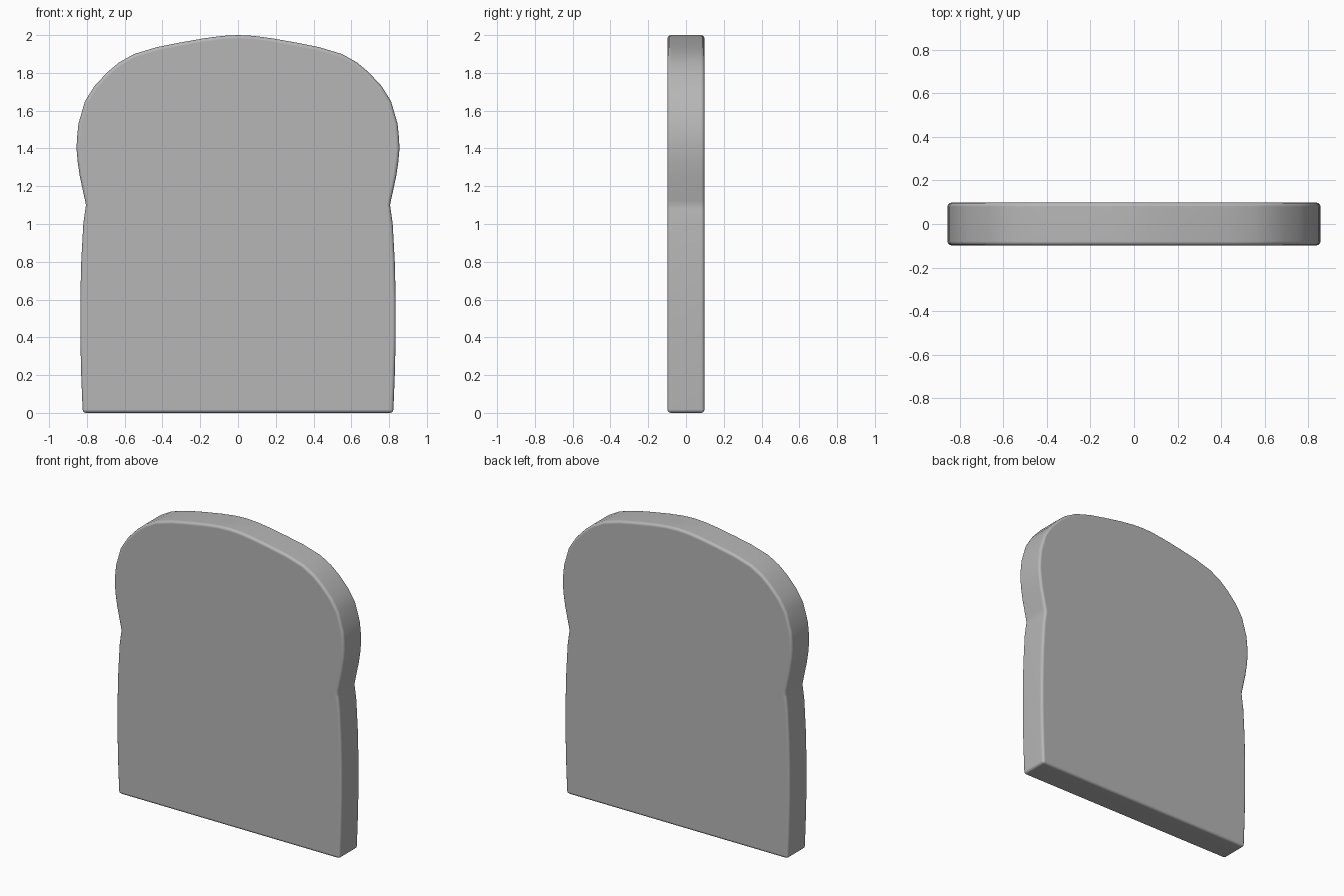
import bpy, bmesh, math

if "Cube" in bpy.data.objects:
    bpy.data.objects.remove(bpy.data.objects["Cube"])

# Right half of the slice outline (x, z), bottom to crown
half = [(0.822, 0), (0.83, 0.2), (0.835, 0.4), (0.835, 0.6), (0.83, 0.8),
        (0.819, 1.0), (0.808, 1.08), (0.805, 1.1), (0.81, 1.125), (0.837, 1.25),
        (0.849, 1.33), (0.855, 1.4), (0.852, 1.46), (0.845, 1.53), (0.81, 1.65),
        (0.76, 1.73), (0.69, 1.805), (0.63, 1.855), (0.55, 1.9), (0.43, 1.936),
        (0.31, 1.96), (0.18, 1.983), (0.08, 1.996)]
outline = half + [(0, 2.0)] + [(-x, z) for x, z in reversed(half)]
T = 0.098  # half thickness

# Bread slice: extruded outline
bm = bmesh.new()
face = bm.faces.new([bm.verts.new((x, -T, z)) for x, z in outline])
ext = bmesh.ops.extrude_face_region(bm, geom=[face], use_keep_orig=True)
verts = [g for g in ext["geom"] if isinstance(g, bmesh.types.BMVert)]
bmesh.ops.translate(bm, verts=verts, vec=(0, 2 * T, 0))
bmesh.ops.recalc_face_normals(bm, faces=bm.faces)
mesh = bpy.data.meshes.new("bread_slice")
bm.to_mesh(mesh)
bm.free()
slice_obj = bpy.data.objects.new("bread_slice", mesh)
bpy.context.collection.objects.link(slice_obj)

# Darker grey surface
mat = bpy.data.materials.new("dark_grey")
mat.diffuse_color = (0.47, 0.47, 0.47, 1)
mat.use_nodes = True
mat.node_tree.nodes["Principled BSDF"].inputs["Base Color"].default_value = mat.diffuse_color
mesh.materials.append(mat)

# Rounded rim
bpy.context.view_layer.objects.active = slice_obj
slice_obj.select_set(True)
bpy.ops.object.shade_smooth_by_angle(angle=math.radians(40))
bev = slice_obj.modifiers.new("rim", 'BEVEL')
bev.width = 0.018
bev.segments = 3
bev.limit_method = 'ANGLE'
bev.angle_limit = math.radians(50)

# Keep the broad faces flat in shading
flat = slice_obj.modifiers.new("flat_faces", 'WEIGHTED_NORMAL')
flat.keep_sharp = False
